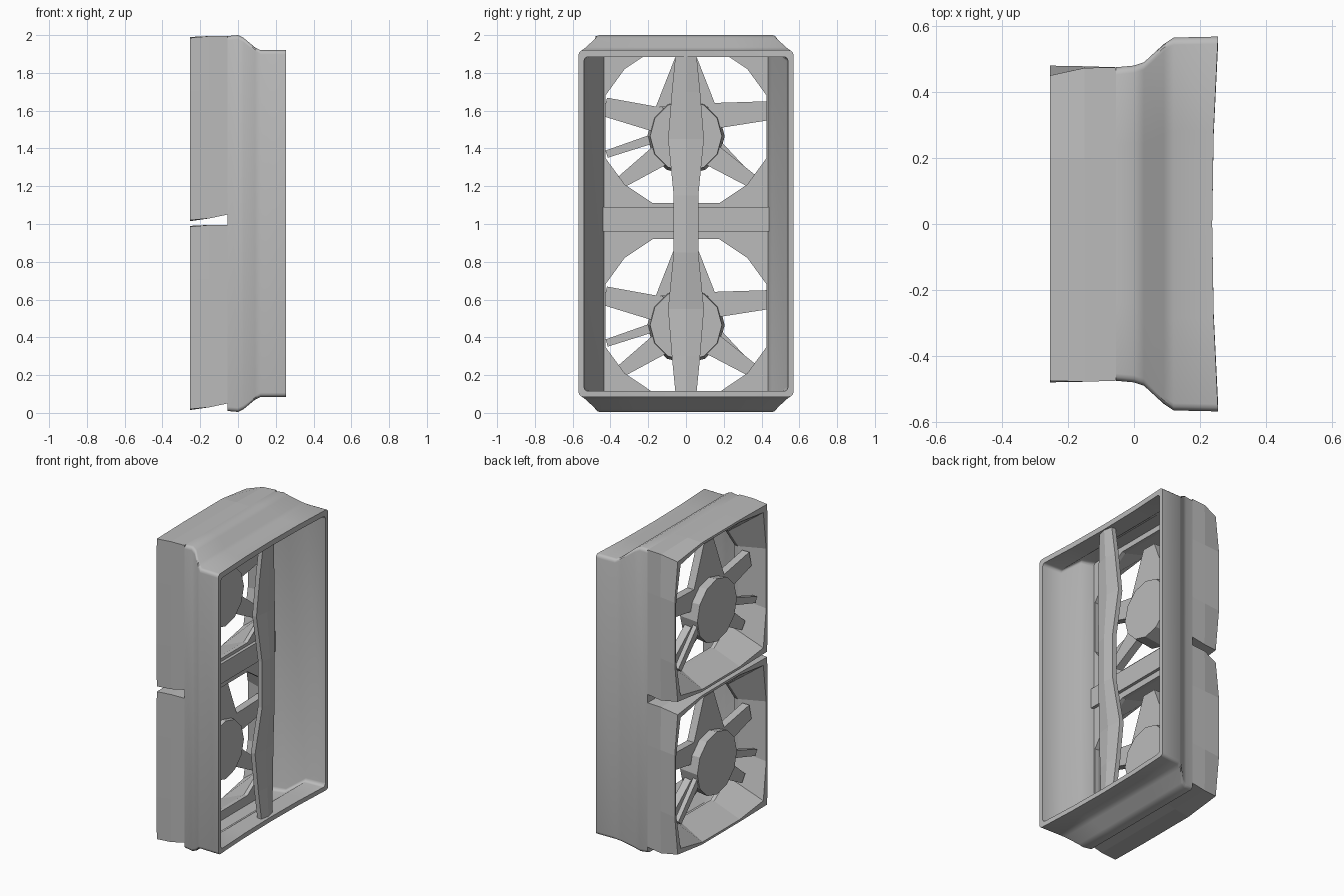
import bpy, bmesh, math
from mathutils import Vector

if "Cube" in bpy.data.objects:
    bpy.data.objects.remove(bpy.data.objects["Cube"])

grey = bpy.data.materials.new("plain_grey")
grey.use_nodes = True
grey.diffuse_color = (0.5, 0.5, 0.5, 1)
grey.node_tree.nodes["Principled BSDF"].inputs["Base Color"].default_value = (0.5, 0.5, 0.5, 1)


def finish(name, bm, smooth=False):
    bmesh.ops.recalc_face_normals(bm, faces=bm.faces)
    mesh = bpy.data.meshes.new(name)
    bm.to_mesh(mesh)
    bm.free()
    mesh.materials.append(grey)
    ob = bpy.data.objects.new(name, mesh)
    bpy.context.collection.objects.link(ob)
    if smooth:
        bpy.ops.object.select_all(action='DESELECT')
        bpy.context.view_layer.objects.active = ob
        ob.select_set(True)
        bpy.ops.object.shade_smooth_by_angle(angle=math.radians(35))
    return ob


def loft(name, rings, loop=False, caps=False, smooth=False):
    """Skin a list of equal-length point rings."""
    bm = bmesh.new()
    rows = [[bm.verts.new(p) for p in ring] for ring in rings]
    pairs = list(zip(rows, rows[1:])) + ([(rows[-1], rows[0])] if loop else [])
    for a, b in pairs:
        for i in range(len(a)):
            j = (i + 1) % len(a)
            bm.faces.new((a[i], a[j], b[j], b[i]))
    if caps:
        bm.faces.new(rows[0])
        bm.faces.new(rows[-1])
    return finish(name, bm, smooth)


# Shroud: rounded rectangular duct stepping out to a wider rim
def rect_ring(x, half, low, high, dip):
    r, pts = 0.022, []
    corners = [(half, high, 0), (-half, high, 90), (-half, low, 180), (half, low, 270)]
    for k, (y, z, start) in enumerate(corners):
        cy = y - math.copysign(r, y)
        cz = z - r if z > 1 else z + r
        for step in range(4):
            a = math.radians(start + step * 30)
            pts.append((cy + r * math.cos(a), cz + r * math.sin(a)))
        if k in (0, 2):
            side = math.copysign(1, y)
            pts += [(side * half * t, z) for t in (0.5, 0, -0.5)]
    return [(x - dip * max(0, 1 - (y / half) ** 2), y, z) for y, z in pts]


duct = [(-0.055, 0.475, 0.01, 1.995), (0.0, 0.48, 0.005, 2.0), (0.03, 0.49, 0.02, 1.985),
        (0.09, 0.545, 0.07, 1.935), (0.12, 0.565, 0.085, 1.92), (0.255, 0.568, 0.085, 1.92),
        (0.255, 0.54, 0.115, 1.885), (0.12, 0.53, 0.115, 1.885), (0.03, 0.455, 0.05, 1.955),
        (-0.055, 0.435, 0.05, 1.955)]
loft("shroud", [rect_ring(*s, 0.018 if s[0] > 0.2 else 0) for s in duct], loop=True, smooth=True)


# Fan parts
def circle(x, r, cz, n):
    return [(x, r * math.cos(math.tau * i / n), cz + r * math.sin(math.tau * i / n))
            for i in range(n)]


def square(x, half, low, high, cut=0.0, cut_right=0.0):
    """Square outline of sixteen points, with its corners drawn in."""
    pts = []
    for i in range(16):
        c, s = math.cos(math.tau * i / 16), math.sin(math.tau * i / 16)
        m = max(abs(c), abs(s))
        y, z = half * c / m, (high - low) / 2 * s / m
        if i % 4 == 2:
            pull = cut if y > 0 else cut_right
            y -= math.copysign(pull, y)
            z -= math.copysign(pull, z)
        pts.append((x, y, (low + high) / 2 + z))
    return pts


def bar(name, a, b, wide_a, wide_b, thick):
    """Tapered flat bar between two points in the fan plane."""
    a, b = Vector(a), Vector(b)
    side = Vector((1, 0, 0)).cross(b - a).normalized()
    depth = Vector((thick / 2, 0, 0))
    rings = []
    for p, w in ((a, wide_a), (b, wide_b)):
        s = side * w / 2
        rings.append([p + s + depth, p - s + depth, p - s - depth, p + s - depth])
    return loft(name, rings, caps=True)


# Blades and struts: start y, z, end y, z, start and end widths
blades = [(0.12, 0.57, 0.44, 0.6, 0.14, 0.1), (-0.1, 0.54, -0.43, 0.62, 0.14, 0.1),
          (0.0, 0.62, 0.0, 0.9, 0.32, 0.1), (-0.1, 0.39, -0.36, 0.21, 0.13, 0.06),
          (0.1, 0.39, 0.36, 0.22, 0.13, 0.07)]
struts = [(-0.15, 0.46, -0.42, 0.37, 0.05, 0.04), (0.13, 0.46, 0.37, 0.21, 0.05, 0.04)]

for label, base in (("lower", 0.0), ("upper", 1.0)):
    # Housing: thin block whose opening flares from an octagon to nearly square
    loft(label + "_fan_housing", [
        square(-0.055, 0.475, base + 0.05, base + 0.995),
        square(-0.15, 0.478, base + 0.03, base + 0.995, 0.005),
        square(-0.255, 0.48, base + 0.015, base + 0.99, 0.03, 0.005),
        square(-0.255, 0.465, base + 0.03, base + 0.975, 0.045, 0.03),
        square(-0.08, 0.425, base + 0.11, base + 0.92, 0.1, 0.1),
        square(-0.055, 0.425, base + 0.11, base + 0.92, 0.1, 0.1)], loop=True)
    # Hub
    hub_z = base + 0.465
    loft(label + "_fan_hub", [circle(-0.225, 0.205, hub_z, 12), circle(-0.09, 0.19, hub_z, 12)], caps=True)
    # Blades, and thin struts behind them
    for kind, x, thick, table in (("blade", -0.14, 0.05, blades), ("strut", -0.2, 0.03, struts)):
        for k, (y0, z0, y1, z1, w0, w1) in enumerate(table):
            bar(f"{label}_{kind}_{k}", (x, y0, base + z0), (x, y1, base + z1), w0, w1, thick)


# Upright brace across the rim opening, wider in front of each hub
def brace_ring(z, half, x):
    return [(x - 0.03, -half, z), (x, -half, z), (x + 0.012, 0, z),
            (x, half, z), (x - 0.03, half, z)]


loft("upright_brace", [brace_ring(*s) for s in (
    (0.1, 0.055, 0.21), (0.3, 0.075, 0.2), (0.55, 0.095, 0.19), (0.85, 0.065, 0.22),
    (1.15, 0.065, 0.22), (1.45, 0.095, 0.2), (1.7, 0.075, 0.21), (1.9, 0.055, 0.22))], caps=True)

# Cross strip closing the gap between the two housings
bar("cross_strip", (-0.045, -0.45, 1.025), (-0.045, 0.45, 1.025), 0.13, 0.13, 0.02)
